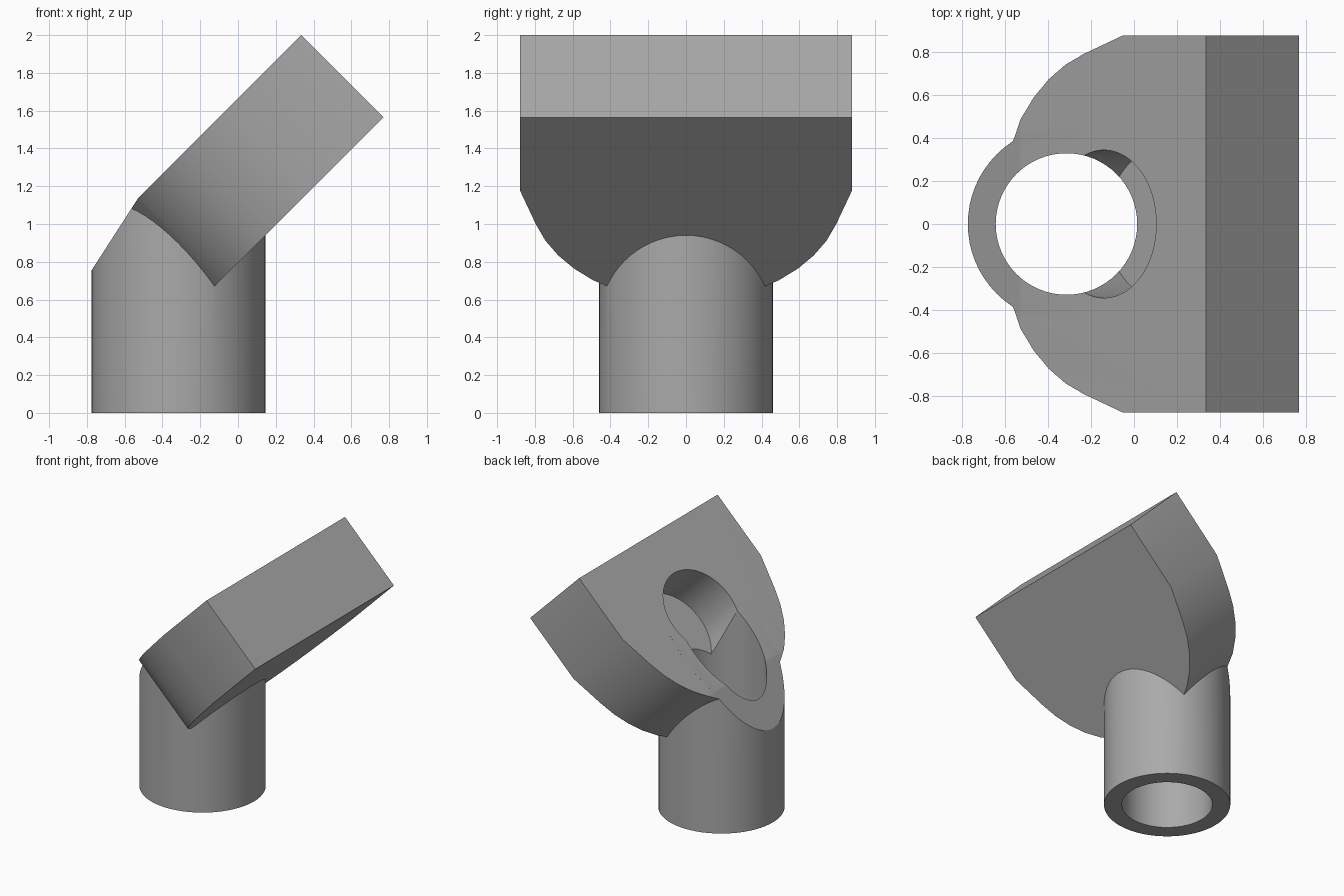
import bpy, bmesh, math
from mathutils import Matrix, Vector

if "Cube" in bpy.data.objects:
    bpy.data.objects.remove(bpy.data.objects["Cube"])

S = math.sqrt(0.5)
# Slab frame: x runs down the slope, z through the thickness, origin at the lower edge of the end face
FRAME = Matrix(((-S, 0, -S, 0.77), (0, -1, 0, 0), (-S, 0, S, 1.565), (0, 0, 0, 1)))
THICK = 0.615
SCREW_U = 0.672
TUBE = Matrix.Translation((-0.315, 0, 0))

grey = bpy.data.materials.new("light grey plastic")
grey.diffuse_color = (0.4, 0.4, 0.4, 1)
grey.use_nodes = True
grey.node_tree.nodes["Principled BSDF"].inputs["Base Color"].default_value = grey.diffuse_color


def prism(name, pts, lo, hi, matrix):
    """Extrude a closed outline from lo to hi along the local z axis."""
    bm = bmesh.new()
    face = bm.faces.new([bm.verts.new((x, y, lo)) for x, y in pts])
    ext = bmesh.ops.extrude_face_region(bm, geom=[face])["geom"]
    bmesh.ops.translate(bm, vec=(0, 0, hi - lo),
                        verts=[g for g in ext if isinstance(g, bmesh.types.BMVert)])
    bm.transform(matrix)
    bmesh.ops.recalc_face_normals(bm, faces=bm.faces)
    mesh = bpy.data.meshes.new(name)
    bm.to_mesh(mesh)
    bm.free()
    obj = bpy.data.objects.new(name, mesh)
    bpy.context.collection.objects.link(obj)
    return obj


def circle(r, cx=0.0, n=64):
    return [(cx + r * math.cos(2 * math.pi * i / n), r * math.sin(2 * math.pi * i / n)) for i in range(n)]


def mirrored(half):
    return half + [(x, -y) for x, y in reversed(half)]


def trim(obj, point, normal):
    """Cut away everything on the normal side of a plane and cap the cut."""
    bm = bmesh.new()
    bm.from_mesh(obj.data)
    bmesh.ops.bisect_plane(bm, geom=bm.verts[:] + bm.edges[:] + bm.faces[:], plane_co=point,
                           plane_no=Vector(normal).normalized(), clear_outer=True)
    bmesh.ops.holes_fill(bm, edges=[e for e in bm.edges if e.is_boundary])
    bmesh.ops.recalc_face_normals(bm, faces=bm.faces)
    bm.to_mesh(obj.data)
    bm.free()


def boolean(obj, other, op):
    mod = obj.modifiers.new(op.lower(), "BOOLEAN")
    mod.operation, mod.object, mod.solver = op, other, "EXACT"
    bpy.context.view_layer.objects.active = obj
    bpy.ops.object.modifier_apply(modifier=mod.name)
    bpy.data.objects.remove(other)


# Sloping slab with a rounded lower end
arc = [(0.545 + 0.835 * math.sin(math.radians(a)), 0.835 * math.cos(math.radians(a)))
       for a in range(18, 90, 9)]
body = prism("angled_socket", mirrored([(0, 0.88), (0.545, 0.88)] + arc), 0, THICK, FRAME)

# Upright tube, trimmed to the top of the slab
tube = prism("tube", circle(0.46), 0, 2.3, TUBE)
trim(tube, (0.335, 0, 2.0), (-1, 0, 1))

# Steeper back bevel across both parts
for part in (tube, body):
    trim(part, (-0.775, 0, 0.755), (-0.38, 0, 0.245))

# Clearance for the screw head where the tube meets the underside
boolean(tube, prism("head_clearance", circle(0.265, SCREW_U), -0.4, -0.001, FRAME), "DIFFERENCE")
boolean(body, tube, "UNION")

# Tapered slot, counterbore, screw hole and tube bore
slot = [(-0.1, 0.731), (0.27, 0.672), (1.05, 0.59), (1.17, 0.1)]
for cutter in (
    prism("slot_cutter", mirrored(slot), 0.13, 0.40, FRAME),
    prism("counterbore_cutter", circle(0.345, SCREW_U), 0.25, 0.9, FRAME),
    prism("screw_hole_cutter", circle(0.175, SCREW_U, 48), -0.2, 0.3, FRAME),
    prism("bore_cutter", circle(0.33), -0.2, 2.5, TUBE),
):
    boolean(body, cutter, "DIFFERENCE")

body.data.materials.clear()
body.data.materials.append(grey)
for p in body.data.polygons:
    p.material_index = 0
bpy.ops.object.select_all(action="DESELECT")
body.select_set(True)
bpy.context.view_layer.objects.active = body
bpy.ops.object.shade_smooth_by_angle(angle=math.radians(25))
